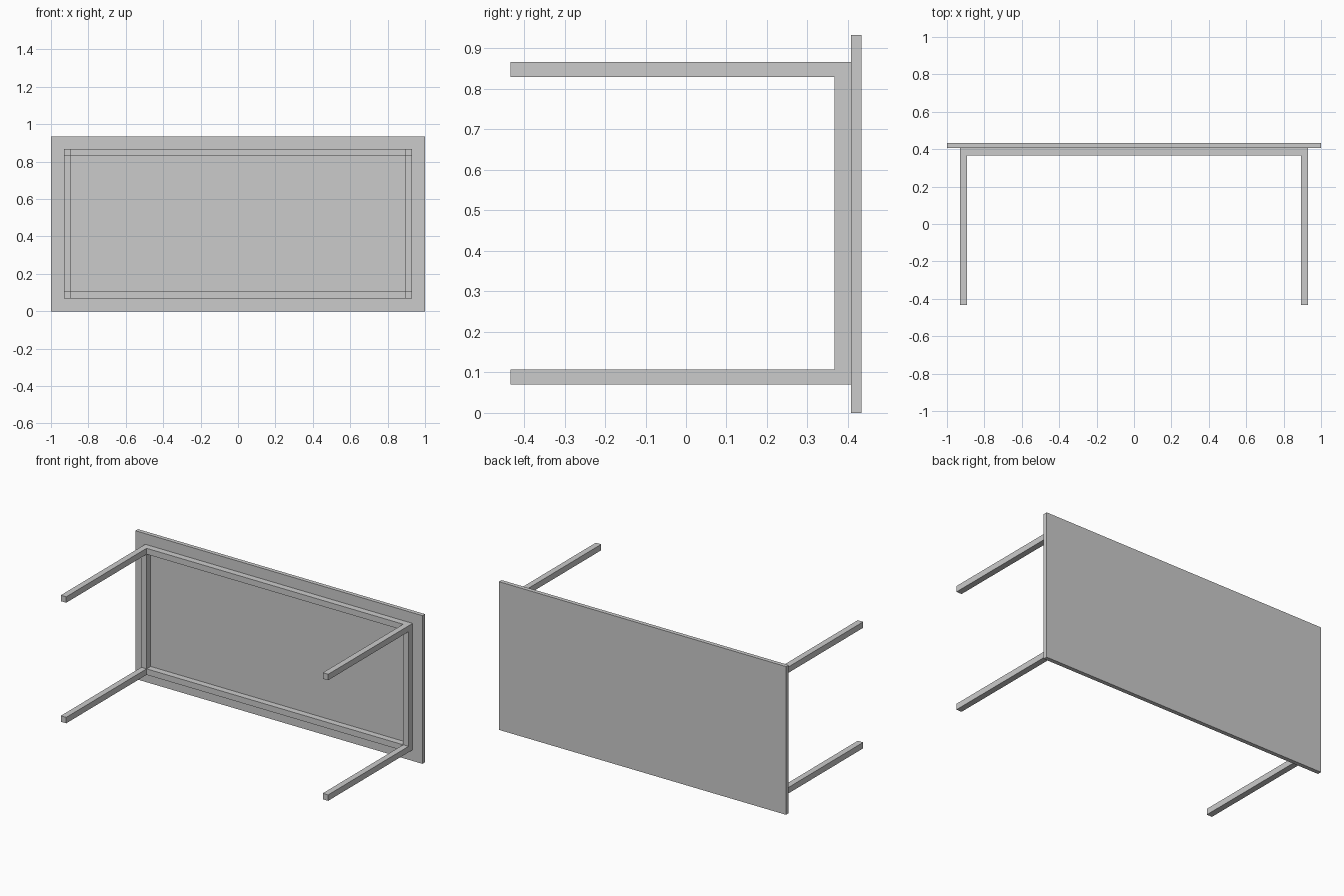
import bpy

if "Cube" in bpy.data.objects:
    bpy.data.objects.remove(bpy.data.objects["Cube"])

# Table lying on its side: the top faces +y, the legs point to -y


def box(name, x, y, z):
    """Axis-aligned box from (min, max) ranges."""
    spans = (x, y, z)
    bpy.ops.mesh.primitive_cube_add(size=1, location=[(a + b) / 2 for a, b in spans])
    ob = bpy.context.object
    ob.name = name
    ob.scale = [b - a for a, b in spans]
    bpy.ops.object.transform_apply(location=False, rotation=False, scale=True)
    return ob


T = 0.0375                         # leg and rail thickness
X_OUT, Z_LOW, Z_HIGH = 0.9315, 0.0695, 0.8665
FOOT, RAIL, TOP, FACE = -0.433, 0.367, 0.407, 0.433

# Table top
box("table_top", (-1, 1), (TOP, FACE), (0, 0.9335))

rows = (("lower", (Z_LOW, Z_LOW + T)), ("upper", (Z_HIGH - T, Z_HIGH)))
columns = (("left", (-X_OUT, -X_OUT + T)), ("right", (X_OUT - T, X_OUT)))

# Four square legs, reaching up to the underside of the top
for row, z in rows:
    for column, x in columns:
        box(f"{row}_{column}_leg", x, (FOOT, TOP), z)

# Long rails between the legs
for row, z in rows:
    box(f"{row}_long_rail", (-X_OUT + T, X_OUT - T), (RAIL, TOP), z)

# Short rails between the legs
for column, x in columns:
    box(f"{column}_short_rail", x, (RAIL, TOP), (Z_LOW + T, Z_HIGH - T))
